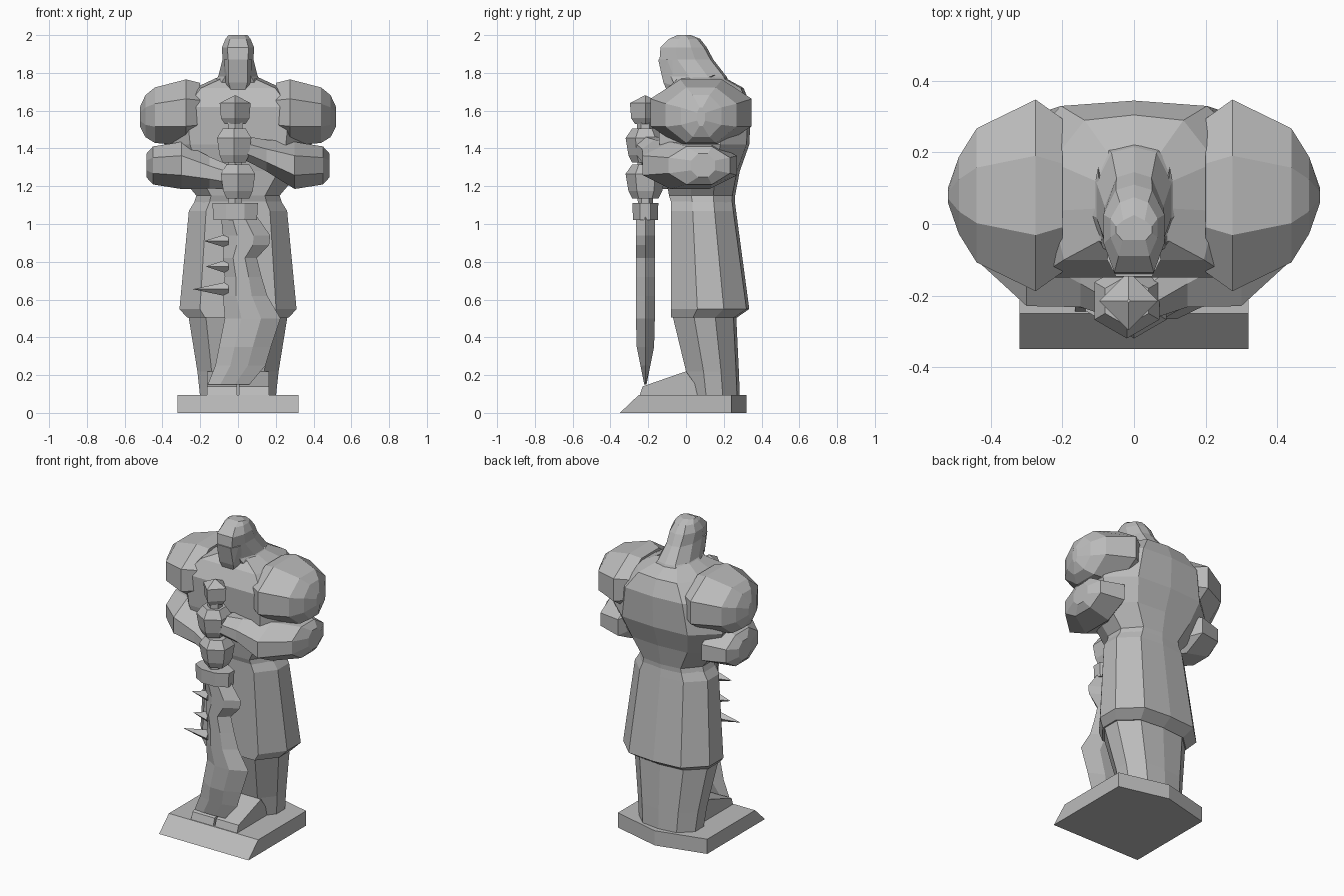
import bpy, bmesh, math

if "Cube" in bpy.data.objects:
    bpy.data.objects.remove(bpy.data.objects["Cube"])

GREY = (.5, .5, .5, 1)
stone = bpy.data.materials.new("grey_stone")
stone.use_nodes = True
stone.diffuse_color = GREY
stone.node_tree.nodes["Principled BSDF"].inputs["Base Color"].default_value = GREY


def finish(name, bm):
    bmesh.ops.recalc_face_normals(bm, faces=bm.faces)
    mesh = bpy.data.meshes.new(name)
    bm.to_mesh(mesh)
    bm.free()
    mesh.materials.append(stone)
    ob = bpy.data.objects.new(name, mesh)
    bpy.context.collection.objects.link(ob)
    return ob


def loft(name, rings):
    """Skin a row of equal point rings and cap both ends."""
    bm = bmesh.new()
    rows = [[bm.verts.new(point) for point in ring] for ring in rings]
    for lower, upper in zip(rows, rows[1:]):
        for i in range(len(lower)):
            bm.faces.new((lower[i - 1], lower[i], upper[i], upper[i - 1]))
    bm.faces.new(rows[0])
    bm.faces.new(rows[-1])
    return finish(name, bm)


def hull(name, points):
    """Wrap a convex solid around a few points."""
    bm = bmesh.new()
    for point in points:
        bm.verts.new(point)
    bmesh.ops.convex_hull(bm, input=bm.verts)
    bmesh.ops.dissolve_limit(bm, angle_limit=.02, verts=bm.verts, edges=bm.edges)
    return finish(name, bm)


def mirrored(points):
    return [(side * x, y, z) for side in (1, -1) for x, y, z in points]


def body_ring(z, width, front, back, flat=.65):
    """Mirrored cross-section: flat front, two side corners, blunt back."""
    depth = back - front
    half = [(flat * width, front), (width, front + depth * .35),
            (width, front + depth * .7), (width * .6, back)]
    outline = half + [(0, back + .015)] + [(-x, y) for x, y in reversed(half)]
    return [(x, y, z) for x, y in outline]


def circle(sides, turn=0):
    angles = [turn + math.tau * i / sides for i in range(sides)]
    return [(math.cos(angle), math.sin(angle)) for angle in angles]


def turned(name, x, y, levels, outline, squash=1):
    return loft(name, [[(x + radius * c, y + squash * radius * s, z) for c, s in outline]
                       for z, radius in levels])


DIAMOND = circle(4)
HEXAGON = circle(6, math.pi / 6)
OCTAGON = circle(8, math.pi / 8)


def arm_ring(x, y, z, depth, height):
    return [(x, y + depth * c, z + height * s) for c, s in OCTAGON]


# Plinth with sloped front and shallow pointed back
def plinth_ring(z, front):
    wide, corner = .32, .24
    return [(-wide, front, z), (wide, front, z), (wide, corner, z), (0, wide, z), (-wide, corner, z)]


loft("plinth", [plinth_ring(0, -.35), plinth_ring(.095, -.25)])

# Robes
loft("lower_robe", [body_ring(.08, .2, .02, .27), body_ring(.22, .215, 0, .265),
                    body_ring(.53, .265, -.075, .25)])
loft("coat_skirt", [body_ring(z, width, -.08, back) for z, width, back in (
    (.505, .27, .255), (.55, .31, .32), (1.07, .26, .25), (1.15, .21, .24))])

# Torso, flaring from the waist to the wide back
loft("torso", [
    body_ring(1.06, .25, -.06, .24),
    body_ring(1.15, .22, -.09, .245),
    body_ring(1.28, .33, -.11, .27),
    body_ring(1.42, .39, -.14, .32),
    body_ring(1.62, .34, -.15, .33, flat=.8),
    body_ring(1.72, .23, -.1, .29, flat=.85),
    body_ring(1.78, .1, -.03, .18)])

# Hooded head and beard
loft("hood", [
    body_ring(1.71, .17, -.05, .23),
    body_ring(1.78, .105, -.08, .2),
    body_ring(1.87, .082, -.14, .13),
    body_ring(1.935, .085, -.135, .095),
    body_ring(1.98, .066, -.09, .06),
    body_ring(2, .05, -.045, .01)])
hull("beard", mirrored([(.075, -.1, 1.87), (.05, -.147, 1.87), (.05, -.12, 1.75),
                        (.03, -.09, 1.68), (.07, -.04, 1.72), (.07, 0, 1.86)]))

# Feet, collar flaps, shoulders and forearms of each side
for side, label, lift in ((1, "left", .35), (-1, "right", -.25)):
    hull(label + "_foot", [(side * x, y, z) for x in (.006, .165)
                           for y, z in ((-.25, .08), (-.23, .14), (0, .22), (.1, .08))])
    hull(label + "_collar", [(side * x, y, z) for x, y, z in (
        (.1, .16, 1.79), (.14, -.04, 1.73), (.085, -.1, 1.69), (.09, -.05, 1.77), (.06, -.04, 1.7))])
    loft(label + "_shoulder", [
        arm_ring(side * x, .08, 1.59 - .1 * max(0, x - .3), .29 * size, .19 * math.sqrt(size))
        for x, size in ((.2, .8), (.275, 1), (.44, .7), (.49, .4), (.52, .08))])
    loft(label + "_forearm", [
        arm_ring(side * x, y, 1.31 + lift * max(0, .3 - x), .27 * size, .135 * math.sqrt(size))
        for x, y, size in ((.485, .09, .25), (.45, .07, .65), (.3, .02, 1),
                           (.15, -.12, .45), (.03, -.21, .25))])

# Sword hilt gripped by both fists
SWORD_X, SWORD_Y = -.015, -.215
turned("pommel", SWORD_X, SWORD_Y, ((1.53, .055), (1.56, .075), (1.64, .082), (1.68, .005)), DIAMOND)
turned("grip", SWORD_X, SWORD_Y, ((1.08, .04), (1.55, .045)), HEXAGON)
turned("crossguard", SWORD_X, SWORD_Y, ((1.02, .125), (1.11, .13)), OCTAGON, squash=.57)
for label, x, middle in (("upper_fist", -.02, 1.415), ("lower_fist", 0, 1.225)):
    turned(label, x, SWORD_Y, [(middle + rise, radius) for rise, radius in (
        (-.09, .07), (-.05, .09), (.04, .105), (.09, .07))], HEXAGON)


# Notched blade, thick along the middle and thin at the edges
def blade_ring(z, left, right):
    thick = min(.05, .2 * (z - .12))
    inner_left = left + (right - left) * .3
    inner_right = right - (right - left) * .35
    return [(left, SWORD_Y, z), (inner_left, SWORD_Y - thick, z), (inner_right, SWORD_Y - thick, z),
            (right, SWORD_Y, z), (inner_right, SWORD_Y + thick, z), (inner_left, SWORD_Y + thick, z)]


loft("blade", [blade_ring(z, left, right) for z, left, right in (
    (.15, -.16, .06), (.25, -.12, .145), (.35, -.1, .175), (.5, -.07, .225), (.62, -.08, .155),
    (.72, -.07, .125), (.82, -.08, .1), (.89, -.08, .165), (.94, -.08, .17), (1.04, -.09, .1))])

# Spikes on the blade's back edge
ROOT, SPREAD = -.05, .04
for label, tip, z in (("upper", -.18, .91), ("middle", -.17, .775), ("lower", -.24, .655)):
    hull(label + "_blade_spike", [(tip, SWORD_Y, z)] + [
        (ROOT, SWORD_Y + SPREAD * c, z + SPREAD * s) for c, s in DIAMOND])
